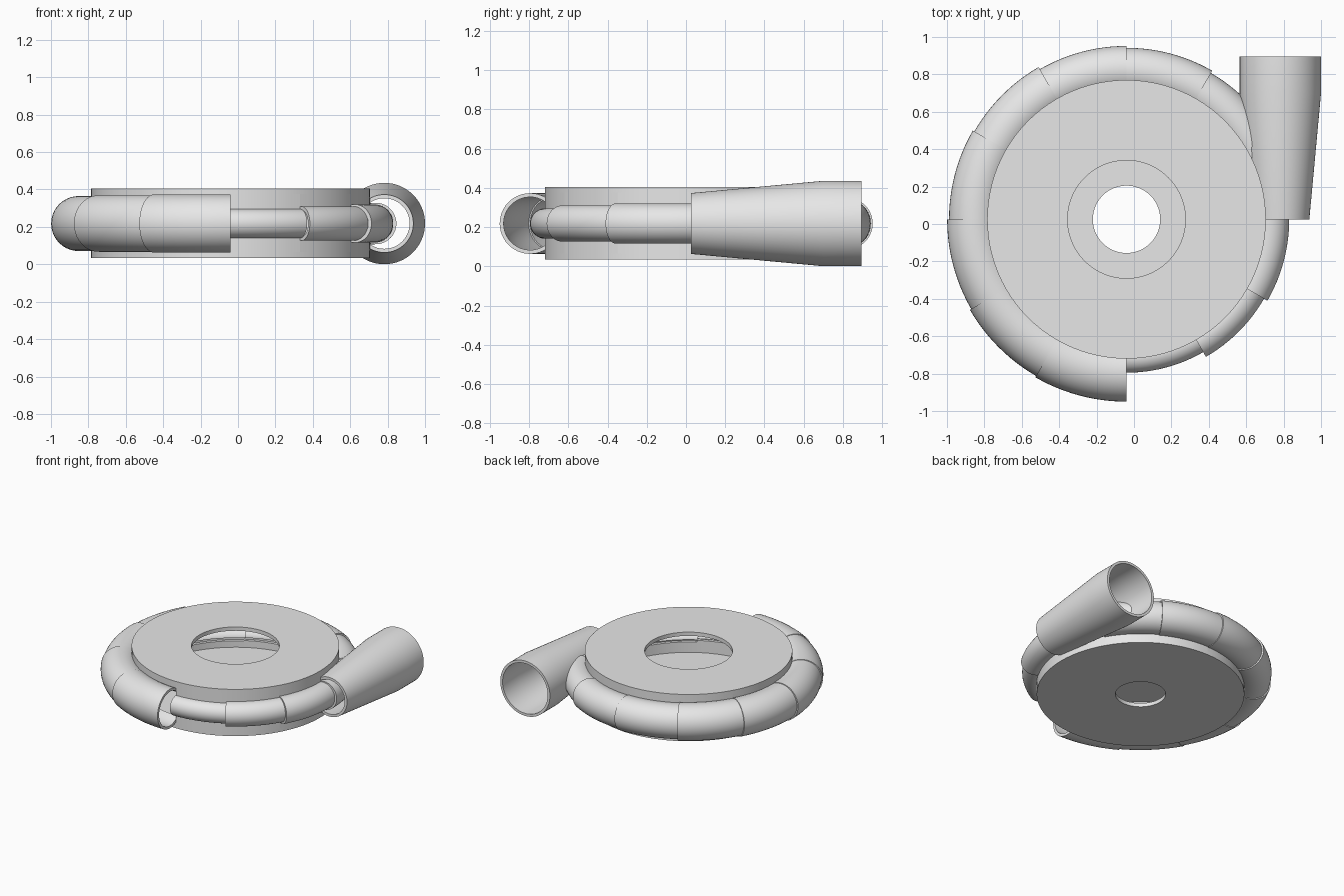
import bpy, bmesh
from math import sin, cos, acos, sqrt, pi, radians
from mathutils import Matrix, Vector

cube = bpy.data.objects.get("Cube")
if cube:
    bpy.data.objects.remove(cube)

grey = bpy.data.materials.new("cast_grey")
grey.use_nodes = True
grey.diffuse_color = (0.8, 0.8, 0.8, 1)
grey.node_tree.nodes["Principled BSDF"].inputs["Base Color"].default_value = (0.8, 0.8, 0.8, 1)

CENTRE = Vector((-0.04, 0.025, 0))
MID = 0.218                     # height of the duct axis
BOTTOM, TOP = 0.035, 0.405      # housing plates
PLATE = 0.03
WALL_IN, WALL_OUT = 0.70, 0.745
DUCT_WALL = 0.02
INNER_EDGE = 0.665              # inner side of every duct section


def sweep(name, profile, start=0, end=360, steps=96, matrix=None):
    """Turn a closed (radius, height) profile about z, capping partial turns."""
    bm = bmesh.new()
    full = end - start == 360
    rings = []
    for i in range(steps if full else steps + 1):
        a = radians(start + (end - start) * i / steps)
        rings.append([bm.verts.new((r * cos(a), r * sin(a), z)) for r, z in profile])
    n = len(profile)
    for i in range(steps):
        a, b = rings[i], rings[(i + 1) % len(rings)]
        for j in range(n):
            k = (j + 1) % n
            bm.faces.new((a[j], b[j], b[k], a[k]))
    if not full:
        # cap as quads pairing both ends of the profile
        for ring in (rings[0], rings[-1]):
            for j in range(n // 2 - 1):
                bm.faces.new((ring[j], ring[j + 1], ring[n - 2 - j], ring[n - 1 - j]))
    bmesh.ops.recalc_face_normals(bm, faces=bm.faces)
    bm.transform(matrix or Matrix.Translation(CENTRE))
    mesh = bpy.data.meshes.new(name)
    bm.to_mesh(mesh)
    bm.free()
    mesh.materials.append(grey)
    obj = bpy.data.objects.new(name, mesh)
    bpy.context.collection.objects.link(obj)
    bpy.ops.object.select_all(action='DESELECT')
    bpy.context.view_layer.objects.active = obj
    obj.select_set(True)
    bpy.ops.object.shade_smooth_by_angle(angle=radians(30))
    return obj


def box(r0, r1, z0, z1):
    return [(r0, z0), (r1, z0), (r1, z1), (r0, z1)]


def arc(centre, radius, clip, n=28):
    """Outward-facing arc of a circle, open where it meets the housing wall."""
    limit = acos((clip - centre) / radius)
    return [(centre + radius * cos(t), MID + radius * sin(t))
            for t in (limit * (2 * i / n - 1) for i in range(n + 1))]


# Housing plates: wide inlet on top, narrow shaft hole below
sweep("top_plate", box(0.315, WALL_OUT, TOP - PLATE, TOP))
sweep("bottom_plate", box(0.18, WALL_OUT, BOTTOM, BOTTOM + PLATE))

# Stepped scroll: twelve duct sections growing counterclockwise from the front,
# each opening through a slot between two wall lips
radii = [0.0775, 0.092, 0.1025, 0.111, 0.119, 0.126,
         0.131, 0.1375, 0.142, 0.147, 0.151, 0.155]
for i, radius in enumerate(radii):
    start, end = 270 + 30 * i, 300 + 30 * i
    axis = INNER_EDGE + radius
    bore = radius - DUCT_WALL
    clip = (WALL_IN + WALL_OUT) / 2
    shell = arc(axis, radius, clip) + arc(axis, bore, clip)[::-1]
    sweep(f"scroll_section_{i + 1}", shell, start, end, 12)
    slot = sqrt(bore ** 2 - (WALL_OUT - axis) ** 2)
    sweep(f"upper_wall_{i + 1}", box(WALL_IN, WALL_OUT, MID + slot, TOP - PLATE), start, end, 8)
    sweep(f"lower_wall_{i + 1}", box(WALL_IN, WALL_OUT, BOTTOM + PLATE, MID - slot), start, end, 8)

# Outlet nozzle: hollow cone running backwards into a straight collar
outer = [(0.155, 0), (0.2175, 0.675), (0.2175, 0.87)]
inner = [(r - DUCT_WALL, y) for r, y in reversed(outer)]
along_y = Matrix.Translation((0.7825, CENTRE.y, MID)) @ Matrix.Rotation(-pi / 2, 4, 'X')
sweep("outlet_nozzle", outer + inner, steps=64, matrix=along_y)
